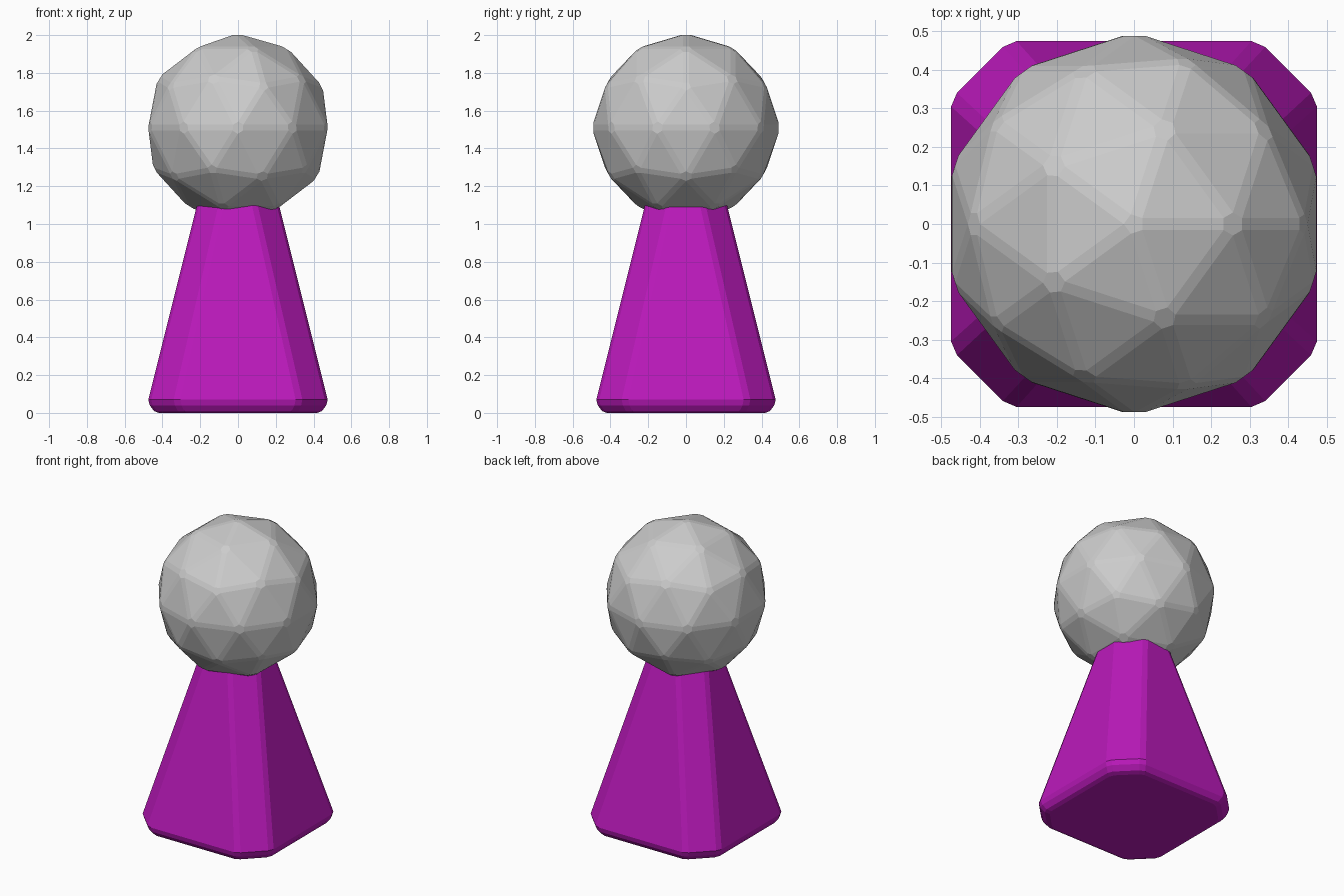
import bpy, bmesh

if "Cube" in bpy.data.objects:
    bpy.data.objects.remove(bpy.data.objects["Cube"])

# Head: faceted ball with narrow chamfers on every edge
bpy.ops.mesh.primitive_ico_sphere_add(subdivisions=2, radius=0.5, location=(0, 0, 1.51))
head = bpy.context.object
head.name = "head"
bev = head.modifiers.new("edge_chamfer", 'BEVEL')
bev.width = 0.016
bev.segments = 1
bev.limit_method = 'NONE'


def ring(bm, z, h, c):
    """Square of half size h with softened corner cuts of length c."""
    a, b = 0.09 * c, 0.79 * c
    corner = [(h, h - c), (h - a, h - b), (h - b, h - a), (h - c, h)]
    verts = []
    for _ in range(4):
        verts += [bm.verts.new((x, y, z)) for x, y in corner]
        corner = [(-y, x) for x, y in corner]
    return verts


# Body: tapering four-sided column with chamfered corners and rounded foot
profile = [(0.0, 0.42, 0.15), (0.01, 0.445, 0.16), (0.04, 0.467, 0.168),
           (0.07, 0.475, 0.17), (1.25, 0.18, 0.14)]
bm = bmesh.new()
rings = [ring(bm, *p) for p in profile]
for low, high in zip(rings, rings[1:]):
    for i in range(16):
        j = (i + 1) % 16
        bm.faces.new((low[i], low[j], high[j], high[i]))
bm.faces.new(rings[0][::-1])
bm.faces.new(rings[-1])
mesh = bpy.data.meshes.new("body")
bm.to_mesh(mesh)
bm.free()
body = bpy.data.objects.new("body", mesh)
bpy.context.collection.objects.link(body)

purple = bpy.data.materials.new("purple")
purple.diffuse_color = (0.5, 0.01, 0.5, 1)
purple.use_nodes = True
purple.node_tree.nodes["Principled BSDF"].inputs["Base Color"].default_value = purple.diffuse_color
mesh.materials.append(purple)
